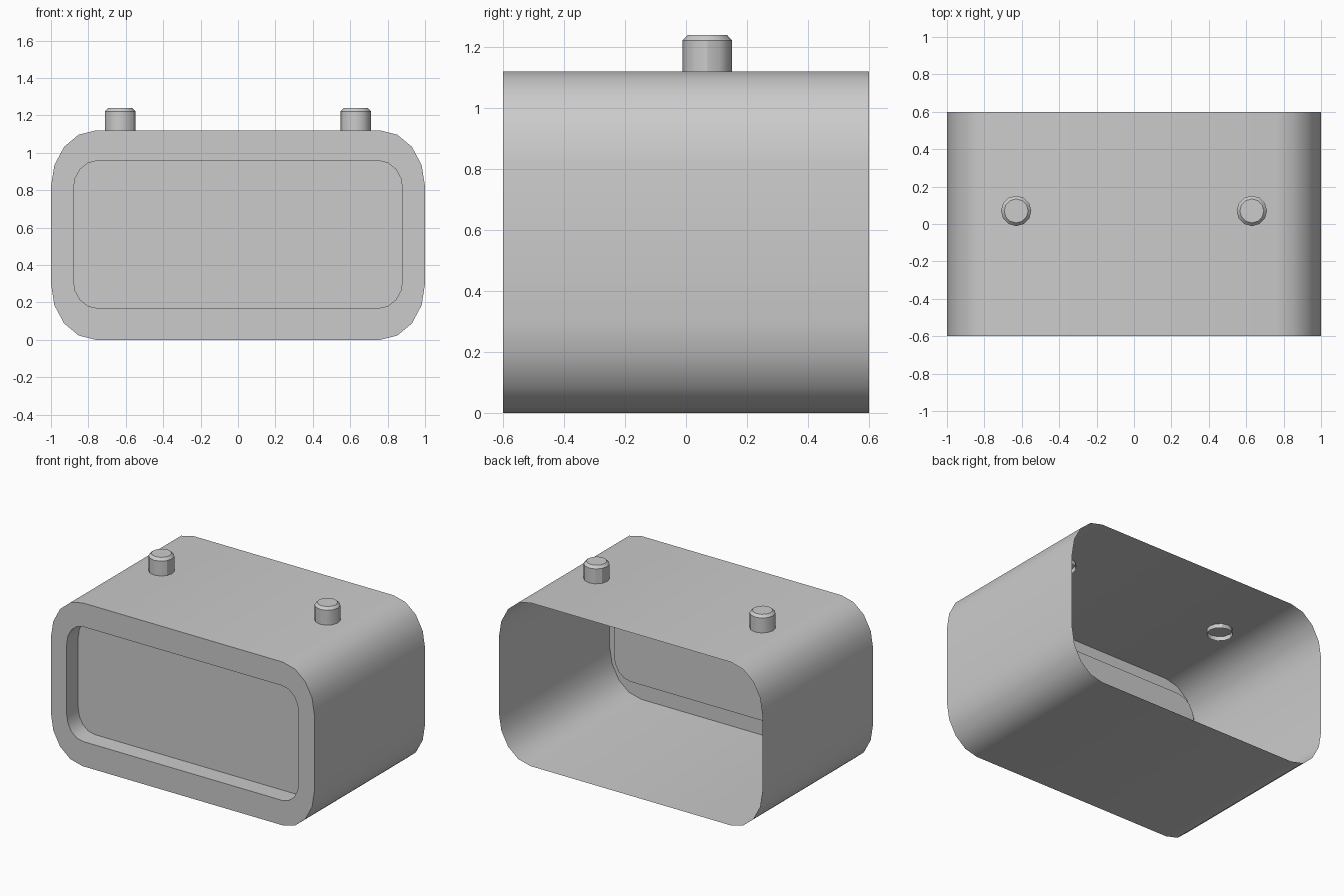
import bpy, bmesh
from math import sin, cos, pi

if "Cube" in bpy.data.objects:
    bpy.data.objects.remove(bpy.data.objects["Cube"])

def rounded_loop(bm, y, half_w, z0, z1, rx, rz, seg=4):
    """Rounded rectangle of vertices in the XZ plane."""
    corners = [(half_w - rx, z1 - rz, 0), (rx - half_w, z1 - rz, 1),
               (rx - half_w, z0 + rz, 2), (half_w - rx, z0 + rz, 3)]
    verts = []
    for cx, cz, q in corners:
        for i in range(seg + 1):
            a = (q + i / seg) * pi / 2
            verts.append(bm.verts.new((cx + rx * cos(a), y, cz + rz * sin(a))))
    return verts

def ring(bm, x, y, z, r, n=12):
    return [bm.verts.new((x + r * cos(2 * pi * i / n), y + r * sin(2 * pi * i / n), z))
            for i in range(n)]

def skin(bm, loops):
    """Bridge successive loops, then cap the last one."""
    for a, b in zip(loops, loops[1:]):
        n = len(a)
        for i in range(n):
            j = (i + 1) % n
            bm.faces.new((a[i], a[j], b[j], b[i]))
    bm.faces.new(loops[-1])

def finish(bm, name, flip=False):
    if flip:
        bmesh.ops.reverse_faces(bm, faces=bm.faces[:])
    mesh = bpy.data.meshes.new(name)
    bm.to_mesh(mesh)
    bm.free()
    obj = bpy.data.objects.new(name, mesh)
    bpy.context.collection.objects.link(obj)
    bpy.ops.object.select_all(action='DESELECT')
    obj.select_set(True)
    bpy.context.view_layer.objects.active = obj
    bpy.ops.object.shade_smooth_by_angle(angle=pi / 6)

# Casing: open-backed shell, front rim and recessed front panel
bm = bmesh.new()
outer = (1.0, 0.0, 1.12, 0.24, 0.30)
inner = (0.88, 0.17, 0.957, 0.125, 0.15)
skin(bm, [rounded_loop(bm, 0.6, *outer), rounded_loop(bm, -0.6, *outer),
          rounded_loop(bm, -0.6, *inner), rounded_loop(bm, -0.475, *inner)])
# The loops turn clockwise about -y, so the winding needs checking against the front
bm.normal_update()
front = bm.faces[:][-1]
finish(bm, "casing", flip=front.normal.y > 0)

# Buttons: chamfered pegs, open underneath, set slightly through the top
for side, x in (("left", -0.63), ("right", 0.63)):
    bm = bmesh.new()
    skin(bm, [ring(bm, x, 0.07, z, r)
              for z, r in ((1.09, 0.081), (1.222, 0.081), (1.24, 0.064))])
    finish(bm, side + "_button")
